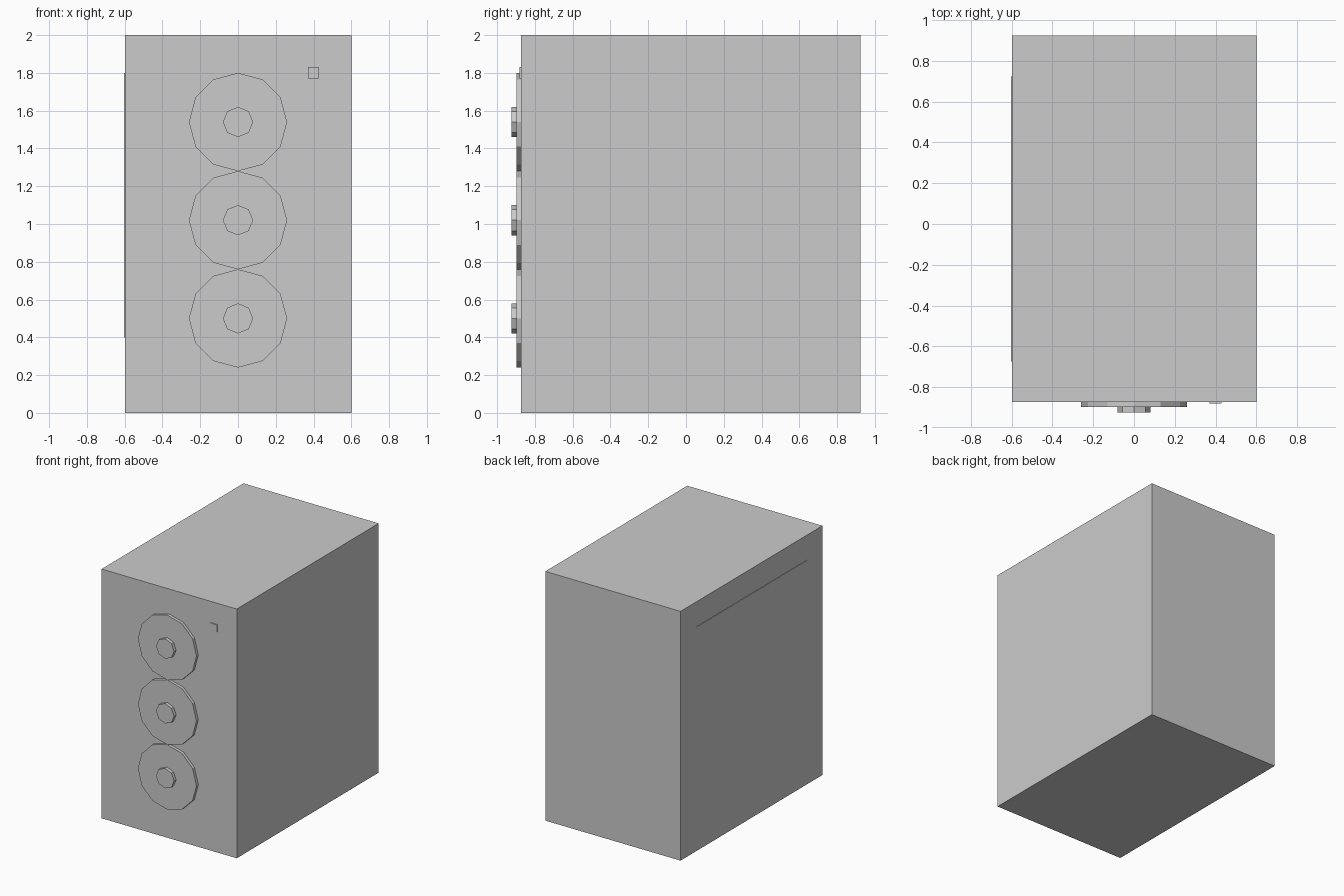
import bpy
import bmesh
from mathutils import Matrix

if "Cube" in bpy.data.objects:
    bpy.data.objects.remove(bpy.data.objects["Cube"])


def finish(name, bm):
    mesh = bpy.data.meshes.new(name)
    bm.to_mesh(mesh)
    bm.free()
    obj = bpy.data.objects.new(name, mesh)
    bpy.context.collection.objects.link(obj)
    return obj


def box(name, lo, hi):
    bm = bmesh.new()
    size = [b - a for a, b in zip(lo, hi)]
    mid = [(a + b) / 2 for a, b in zip(lo, hi)]
    bmesh.ops.create_cube(bm, size=1, matrix=Matrix.Translation(mid) @ Matrix.Diagonal((*size, 1)))
    return finish(name, bm)


def disc(name, radius, sides, y0, y1, z):
    # Low-poly cylinder with its axis along y
    bm = bmesh.new()
    turn = Matrix.Translation((0, (y0 + y1) / 2, z)) @ Matrix.Rotation(1.5707963, 4, 'X')
    bmesh.ops.create_cone(bm, cap_ends=True, segments=sides, radius1=radius, radius2=radius,
                          depth=y1 - y0, matrix=turn)
    return finish(name, bm)


FRONT = -0.874

# Main case
box("case_body", (-0.599, FRONT, 0), (0.601, 0.925, 2))

# Thin side window, slightly proud of the left face
box("side_window", (-0.603, -0.675, 0.4), (-0.59, 0.725, 1.8))

# Power button
box("power_button", (0.37, -0.882, 1.77), (0.43, FRONT + 0.01, 1.83))

# Three front fans, each with a hub
for i, z in enumerate((0.50, 1.02, 1.54), 1):
    disc(f"fan_{i}", 0.26, 12, -0.898, FRONT + 0.01, z)
    disc(f"fan_hub_{i}", 0.08, 8, -0.925, -0.89, z)
